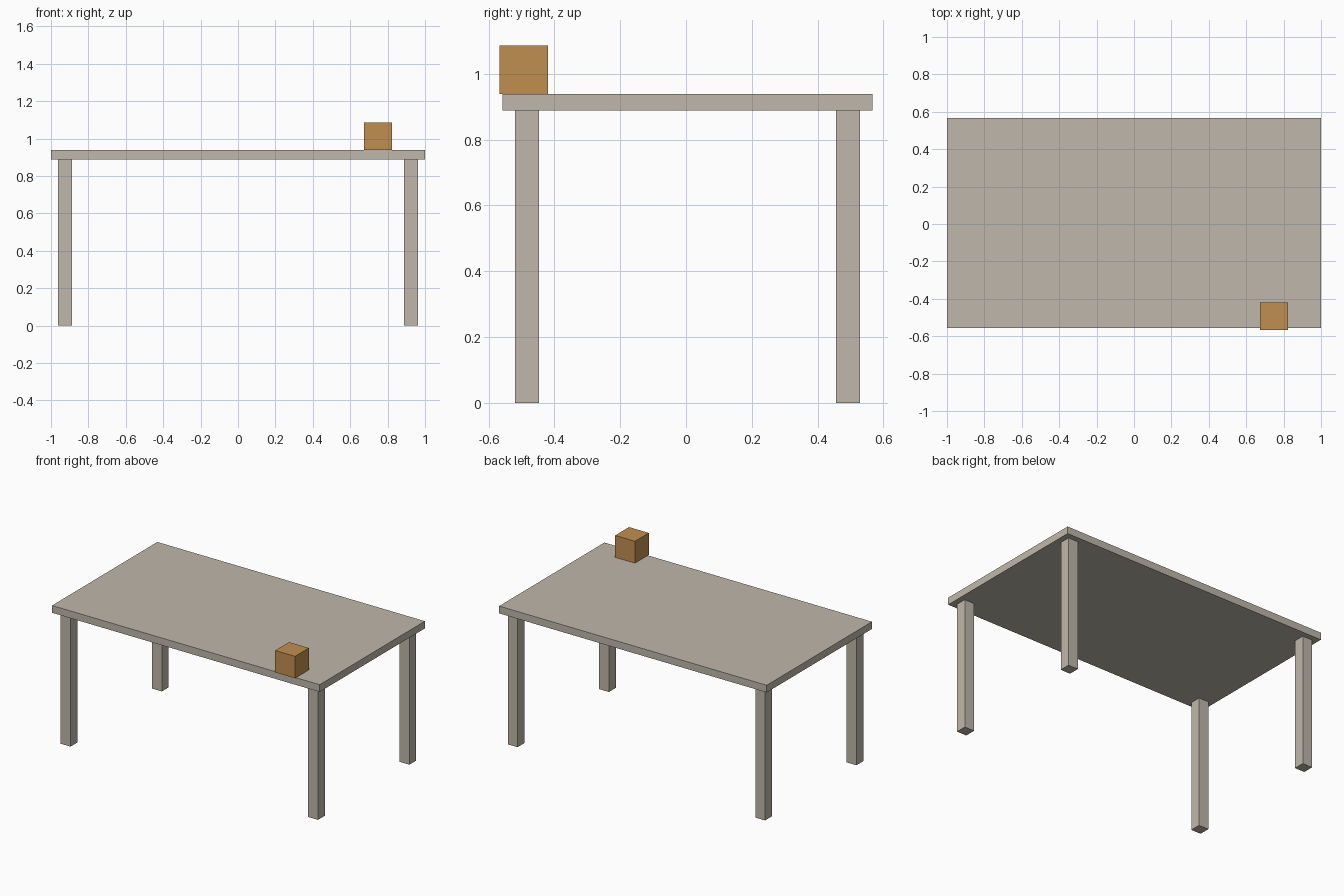
import bpy

default = bpy.data.objects.get("Cube")
if default:
    bpy.data.objects.remove(default, do_unlink=True)


def make_material(name, colour):
    mat = bpy.data.materials.new(name)
    mat.use_nodes = True
    mat.diffuse_color = colour
    mat.node_tree.nodes["Principled BSDF"].inputs["Base Color"].default_value = colour
    return mat


def add_box(name, centre, size, mat):
    """Box given by the centre of its base and its size."""
    x, y, z = centre
    bpy.ops.mesh.primitive_cube_add(size=1, location=(x, y, z + size[2] / 2))
    box = bpy.context.object
    box.name = name
    box.scale = size
    bpy.ops.object.transform_apply(location=False, rotation=False, scale=True)
    box.data.materials.append(mat)
    return box


stone = make_material("warm grey", (0.52, 0.475, 0.405, 1))
wood = make_material("light brown", (0.527, 0.275, 0.08, 1))

TABLE_Y = 0.005
LEG_HEIGHT = 0.889
TOP_THICKNESS = 0.049
LEG_WIDTH = 0.073
BLOCK = 0.148

# Table top
add_box("table_top", (0, TABLE_Y, LEG_HEIGHT), (2, 1.124, TOP_THICKNESS), stone)

# Four square legs
for side, sx in (("left", 1), ("right", -1)):
    for end, sy in (("front", -1), ("back", 1)):
        add_box(f"{end}_{side}_leg", (sx * 0.925, TABLE_Y + sy * 0.488, 0),
                (LEG_WIDTH, LEG_WIDTH, LEG_HEIGHT), stone)

# Small block overhanging the front edge
add_box("block", (0.749, -0.493, LEG_HEIGHT + TOP_THICKNESS), (BLOCK, BLOCK, BLOCK), wood)
